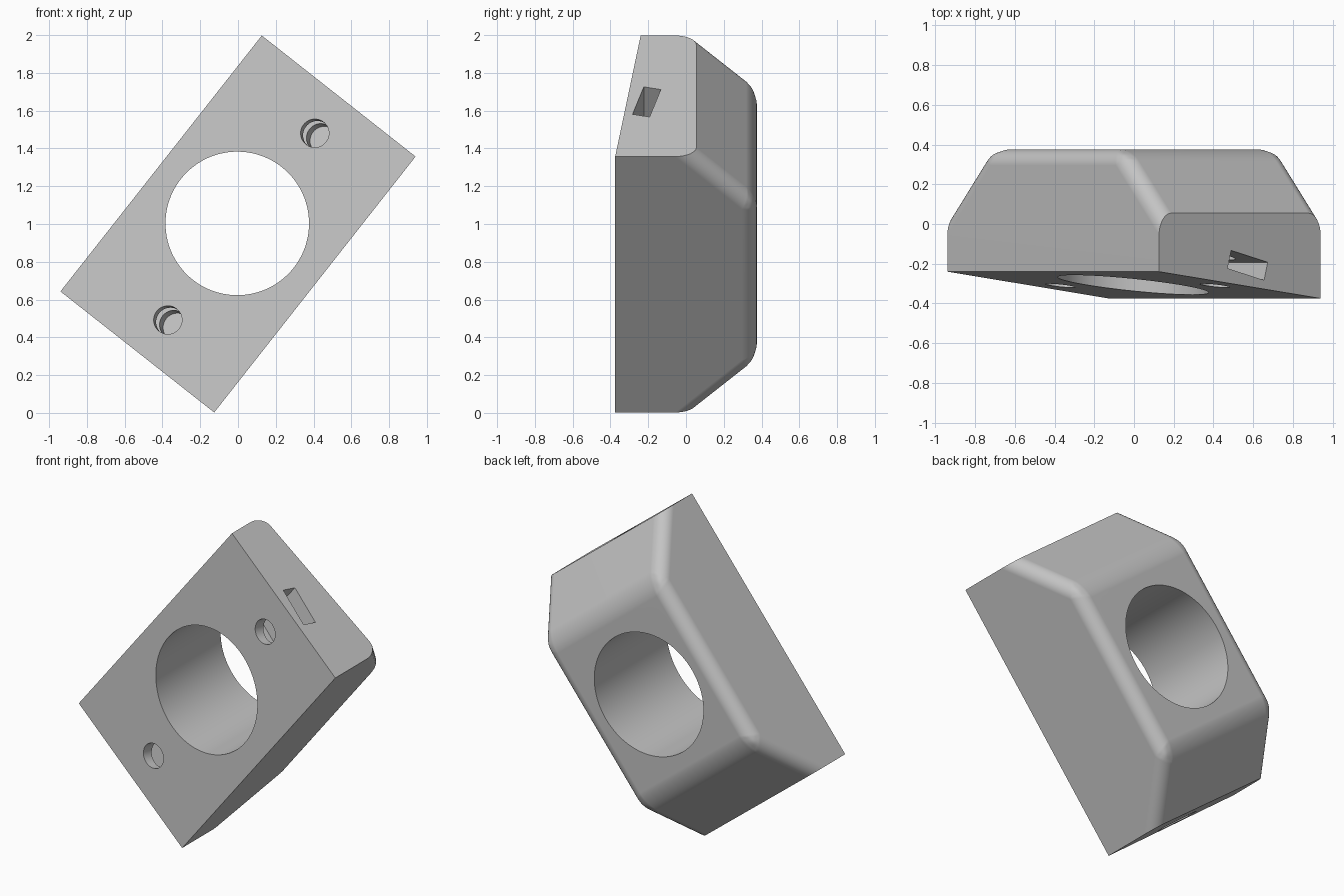
import bpy, bmesh
from math import radians
from mathutils import Matrix

cube = bpy.data.objects.get("Cube")
if cube:
    bpy.data.objects.remove(cube)

# Block frame: local x runs along the length, y to the back, z across the width
FRAME = Matrix.Translation((0, 0, 1)) @ Matrix.Rotation(radians(-51.8), 4, 'Y')
HALF_L, HALF_W = 0.862, 0.518
BACK, SHOULDER = 0.375, 0.055
TILT = Matrix.Rotation(radians(-14.3), 4, 'X')

grey = bpy.data.materials.new("plain grey")
grey.use_nodes = True
colour = (0.55, 0.55, 0.55, 1)
grey.diffuse_color = colour
grey.node_tree.nodes["Principled BSDF"].inputs["Base Color"].default_value = colour


def add_object(name, bm, matrix):
    mesh = bpy.data.meshes.new(name)
    bmesh.ops.recalc_face_normals(bm, faces=bm.faces)
    bm.to_mesh(mesh)
    bm.free()
    mesh.materials.append(grey)
    ob = bpy.data.objects.new(name, mesh)
    ob.matrix_world = matrix
    bpy.context.collection.objects.link(ob)
    return ob


def cylinder(name, radius, y0, y1, matrix, sides):
    bm = bmesh.new()
    bmesh.ops.create_cone(bm, cap_ends=True, segments=sides, radius1=radius, radius2=radius,
                          depth=y1 - y0, matrix=Matrix.Rotation(radians(90), 4, 'X'))
    return add_object(name, bm, FRAME @ matrix @ Matrix.Translation((0, (y0 + y1) / 2, 0)))


def box(name, size, matrix):
    bm = bmesh.new()
    bmesh.ops.create_cube(bm, size=1, matrix=Matrix.Diagonal((*size, 1)))
    return add_object(name, bm, FRAME @ matrix)


# Body: chamfered profile swept across the width, with a slanted front
bm = bmesh.new()
rings = []
for w, front in ((-HALF_W, -0.375), (HALF_W, -0.24)):
    inner = HALF_L - (BACK - SHOULDER)
    half = [(HALF_L, front), (HALF_L, SHOULDER), (inner, BACK)]
    profile = half + [(-x, y) for x, y in reversed(half)]
    rings.append([bm.verts.new((x, y, w)) for x, y in profile])
    bm.faces.new(rings[-1])
for i in range(6):
    j = (i + 1) % 6
    bm.faces.new((rings[0][i], rings[0][j], rings[1][j], rings[1][i]))
bmesh.ops.recalc_face_normals(bm, faces=bm.faces)

# Round every edge touching the back face
rounded = [e for e in bm.edges
           if min(v.co.y for v in e.verts) > 0 and max(v.co.y for v in e.verts) > BACK - 0.01]
bmesh.ops.bevel(bm, geom=rounded, offset=0.08, offset_type='OFFSET', segments=8,
                profile=0.5, affect='EDGES', clamp_overlap=True)
body = add_object("mounting_block", bm, FRAME)

# Cutters: main bore, two tilted screw holes and two nut slots open at the ends
cutters = [cylinder("bore_cutter", 0.38, -1, 1, Matrix.Translation((0, 0, 0.005)), 96)]
for side, sign in (("upper", 1), ("lower", -1)):
    hole = Matrix.Translation((sign * 0.629, -0.311, -0.022)) @ TILT
    cutters.append(cylinder(side + "_screw_cutter", 0.075, -0.12, 0.25, hole, 48))
    slot = Matrix.Translation((sign * 0.706, -0.208, -0.05)) @ TILT
    cutters.append(box(side + "_slot_cutter", (0.412, 0.093, 0.242), slot))

bpy.ops.object.select_all(action='DESELECT')
bpy.context.view_layer.objects.active = body
body.select_set(True)
for cutter in cutters:
    cutter.hide_render = True
    mod = body.modifiers.new("cut", 'BOOLEAN')
    mod.operation = 'DIFFERENCE'
    mod.solver = 'EXACT'
    mod.object = cutter
    bpy.ops.object.modifier_apply(modifier=mod.name)
for cutter in cutters:
    bpy.data.objects.remove(cutter)

# Smooth roundings and bores, flat large faces
bpy.ops.object.shade_smooth_by_angle(angle=radians(30))
weighted = body.modifiers.new("flat_faces", 'WEIGHTED_NORMAL')
weighted.keep_sharp = True
